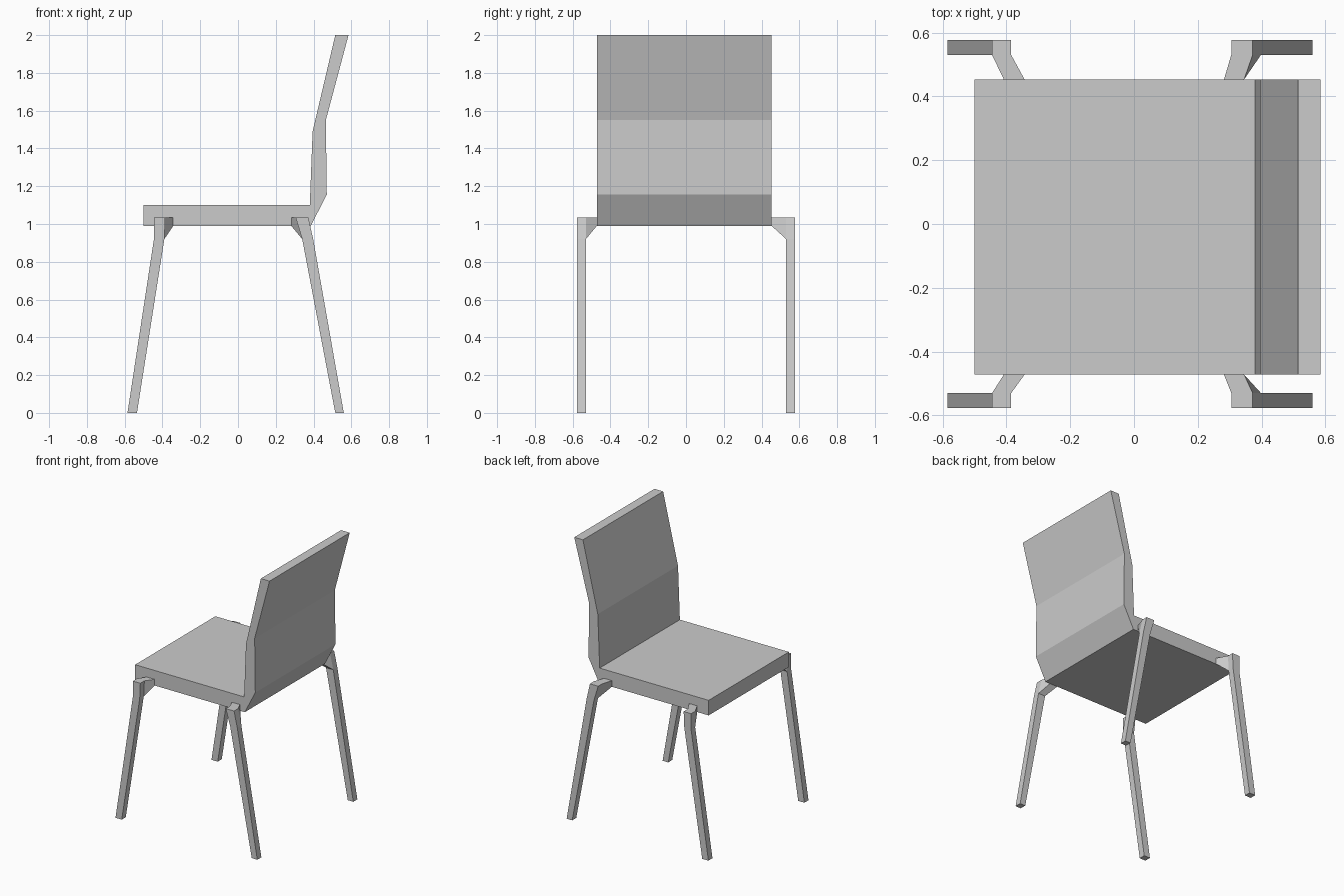
import bpy
import bmesh

cube = bpy.data.objects.get("Cube")
if cube:
    bpy.data.objects.remove(cube, do_unlink=True)

grey = bpy.data.materials.new("light_grey")
grey.use_nodes = True
colour = (0.6, 0.6, 0.6, 1)
grey.diffuse_color = colour
grey.node_tree.nodes["Principled BSDF"].inputs["Base Color"].default_value = colour


def solid(name, side_a, side_b, caps):
    """Join two matching outlines into a closed, flat-shaded solid."""
    bm = bmesh.new()
    a = [bm.verts.new(p) for p in side_a]
    b = [bm.verts.new(p) for p in side_b]
    for i in range(len(a)):
        j = (i + 1) % len(a)
        bm.faces.new((a[i], a[j], b[j], b[i]))
    for cap in caps:
        bm.faces.new([a[i] for i in cap])
        bm.faces.new([b[i] for i in reversed(cap)])
    bmesh.ops.recalc_face_normals(bm, faces=bm.faces)
    mesh = bpy.data.meshes.new(name)
    bm.to_mesh(mesh)
    bm.free()
    mesh.materials.append(grey)
    obj = bpy.data.objects.new(name, mesh)
    bpy.context.collection.objects.link(obj)
    return obj


# Seat and bent backrest: one side profile (x, z) extruded across y
EDGE = {-1: 0.472, 1: 0.453}
profile = [(-0.5, 0.99), (0.385, 0.99), (0.47, 1.155), (0.465, 1.55), (0.585, 2),
           (0.515, 2), (0.395, 1.49), (0.38, 1.1), (-0.5, 1.1)]
solid("seat_and_backrest",
      [(x, -EDGE[-1], z) for x, z in profile],
      [(x, EDGE[1], z) for x, z in profile],
      [(0, 1, 7, 8), (1, 2, 7), (2, 3, 6, 7), (3, 4, 5, 6)])


def leg(name, side, foot, knee, top, end):
    """Splayed leg with a bracket to the seat; each argument is an x range."""
    inner, outer = 0.53, 0.577
    rim = EDGE[side]
    outline = [(outer, 0, foot), (outer, 0.92, knee), (outer, 1.035, top),
               (inner, 1.035, top), (rim, 1.035, end), (rim, 0.99, end),
               (inner, 0.92, knee), (inner, 0, foot)]
    sides = [[(xs[k], side * y, z) for y, z, xs in outline] for k in (0, 1)]
    solid(name, *sides, [(0, 1, 6, 7), (1, 2, 3, 6), (3, 4, 5, 6)])


# Four legs, two on each side of the seat
for side, label in ((-1, "near"), (1, "far")):
    leg(label + "_front_leg", side, (-0.585, -0.535), (-0.445, -0.39),
        (-0.445, -0.385), (-0.408, -0.343))
    leg(label + "_rear_leg", side, (0.515, 0.56), (0.34, 0.398),
        (0.305, 0.372), (0.282, 0.345))
